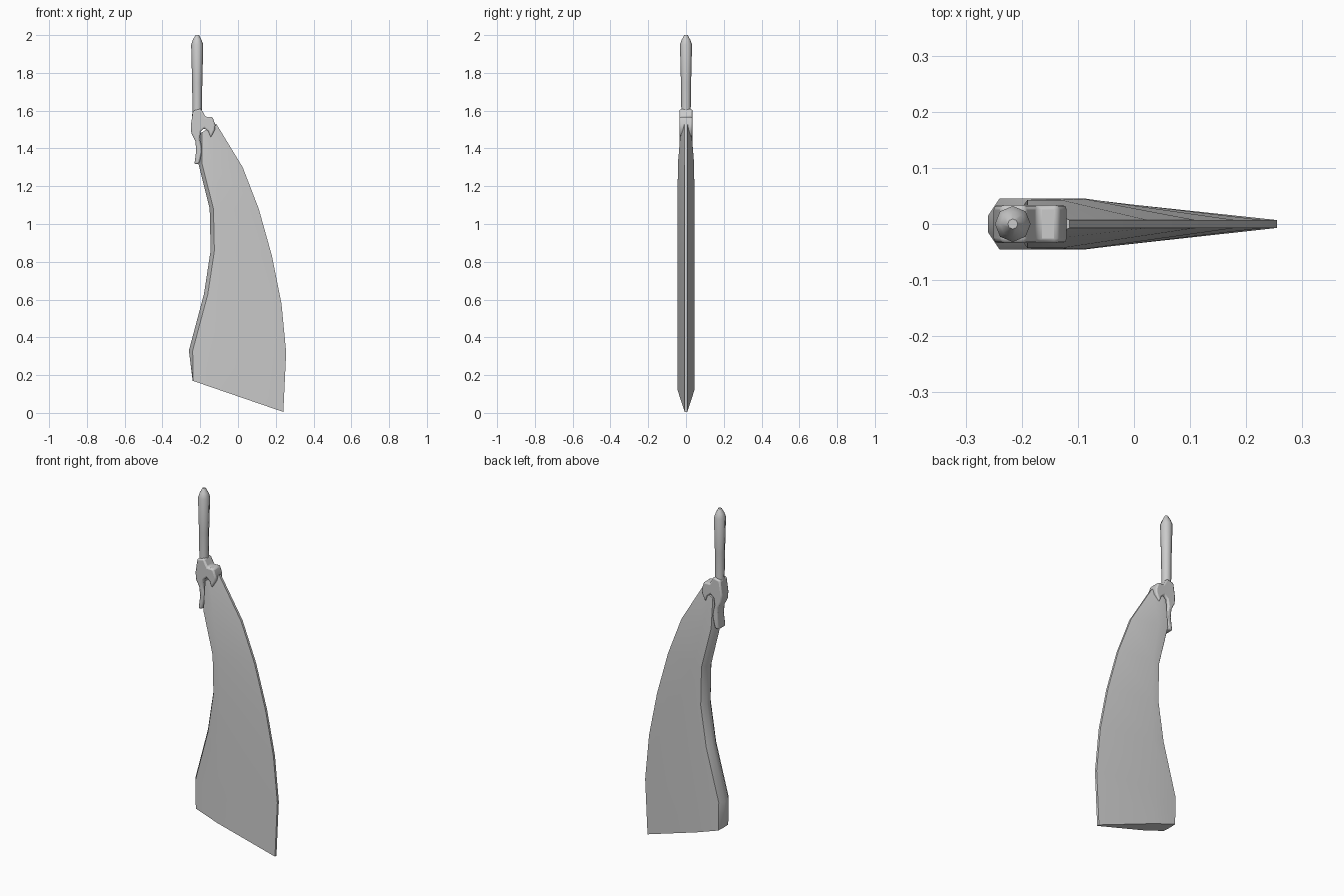
import bpy, bmesh, math

if "Cube" in bpy.data.objects:
    bpy.data.objects.remove(bpy.data.objects["Cube"])


def finish(name, bm, angle=40):
    bmesh.ops.recalc_face_normals(bm, faces=bm.faces[:])
    me = bpy.data.meshes.new(name)
    bm.to_mesh(me)
    bm.free()
    ob = bpy.data.objects.new(name, me)
    bpy.context.collection.objects.link(ob)
    bpy.ops.object.select_all(action='DESELECT')
    ob.select_set(True)
    bpy.context.view_layer.objects.active = ob
    bpy.ops.object.shade_smooth_by_angle(angle=math.radians(angle))
    return ob


def loft(bm, rings):
    loops = [[bm.verts.new(p) for p in r] for r in rings]
    n = len(loops[0])
    for a, b in zip(loops, loops[1:]):
        for i in range(n):
            j = (i + 1) % n
            bm.faces.new((a[i], a[j], b[j], b[i]))
    bm.faces.new(loops[0])
    bm.faces.new(loops[-1])


# Blade: spine x, spine z, edge x, edge z, belly x, half thickness, spine chamfer
stations = [
    (-.24, .17, .24, .005, -.10, .045, .003),
    (-.26, .33, .255, .32, -.10, .045, .02),
    (-.18, .63, .23, .58, -.09, .045, .02),
    (-.145, .86, .18, .83, -.085, .045, .02),
    (-.15, 1.08, .11, 1.08, -.09, .045, .02),
    (-.21, 1.32, .025, 1.30, -.13, .043, .02),
    (-.20, 1.48, -.115, 1.53, -.16, .028, .01),
]
rings = []
for xl, zl, xr, zr, xm, t, c in stations:
    half = [(xl, t / 3), (xl + c, t), (xm, t), (xr, .007)]
    outline = half + [(x, -y) for x, y in reversed(half)]
    rings.append([(x, y, zl + (zr - zl) * (x - xl) / (xr - xl)) for x, y in outline])
bm = bmesh.new()
loft(bm, rings)
finish("blade", bm, 50)

# Handle: eight-sided rod with a pointed end
bm = bmesh.new()
rod = [(1.52, .029), (1.61, .025), (1.75, .027), (1.95, .032), (1.975, .023), (2.0, .009)]
loft(bm, [[(-.216 + r * math.cos(k * math.pi / 4), r * math.sin(k * math.pi / 4), z)
           for k in range(8)] for z, r in rod])
finish("handle", bm, 50)

# Guard: claw-shaped collar gripping the top of the blade
claw = [(-.238, 1.60), (-.250, 1.52), (-.247, 1.48), (-.226, 1.44), (-.221, 1.39),
        (-.231, 1.315), (-.205, 1.32), (-.191, 1.38), (-.195, 1.42), (-.203, 1.45),
        (-.197, 1.49), (-.178, 1.507), (-.158, 1.49), (-.145, 1.455), (-.122, 1.50),
        (-.120, 1.525), (-.135, 1.567), (-.172, 1.567), (-.195, 1.61)]
bm = bmesh.new()
face = bm.faces.new([bm.verts.new((x, -.034, z)) for x, z in claw])
ext = bmesh.ops.extrude_face_region(bm, geom=[face])
bmesh.ops.translate(bm, vec=(0, .068, 0),
                    verts=[v for v in ext["geom"] if isinstance(v, bmesh.types.BMVert)])
guard = finish("guard", bm, 60)
bev = guard.modifiers.new("soft_edges", 'BEVEL')
bev.width = .008
bev.segments = 2
bev.angle_limit = math.radians(60)
